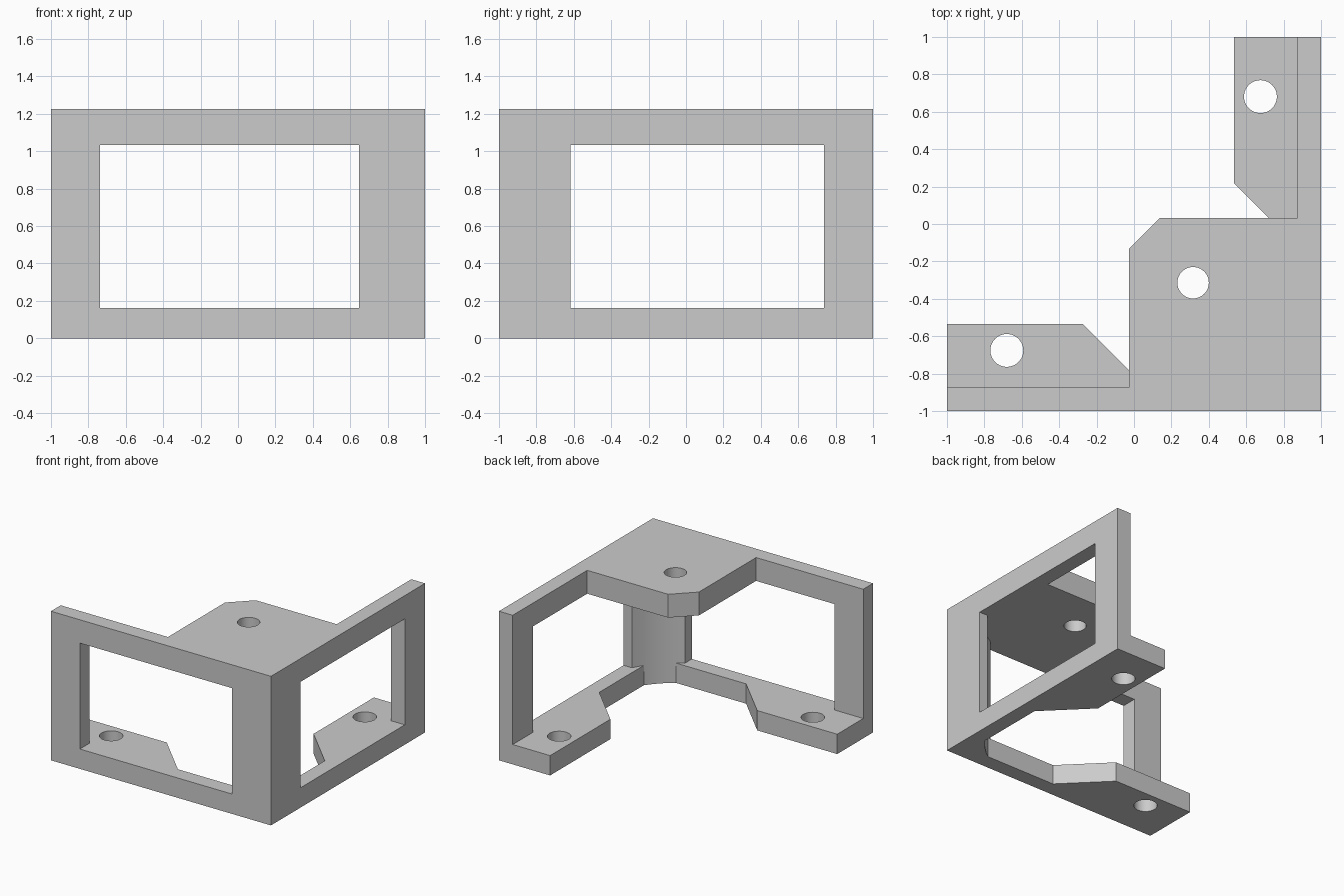
import bpy, bmesh, math

cube = bpy.data.objects.get("Cube")
if cube:
    bpy.data.objects.remove(cube, do_unlink=True)

# Main dimensions
HEIGHT, FLOOR, CEILING = 1.225, 0.163, 1.033
WALL_X, WALL_Y = 0.875, -0.873        # inner faces of the two walls
JAMB_X, JAMB_Y = 0.647, -0.617        # window edges beside the corner post
END = 0.737                           # window edges beside the end posts
FLANGE = 0.535                        # inner edge of the mounting flanges
CX, CY, CLEARANCE = 0.316, -0.314, 0.68

grey = bpy.data.materials.new("plain grey")
grey.use_nodes = True
grey.diffuse_color = (0.6, 0.6, 0.6, 1)
grey.node_tree.nodes["Principled BSDF"].inputs["Base Color"].default_value = grey.diffuse_color


def prism(name, outline, z0, z1):
    """Extrude a flat outline from z0 up to z1."""
    bm = bmesh.new()
    base = bm.faces.new([bm.verts.new((x, y, z0)) for x, y in outline])
    grown = bmesh.ops.extrude_face_region(bm, geom=[base])["geom"]
    top = [v for v in grown if isinstance(v, bmesh.types.BMVert)]
    bmesh.ops.translate(bm, verts=top, vec=(0, 0, z1 - z0))
    bmesh.ops.recalc_face_normals(bm, faces=bm.faces)
    mesh = bpy.data.meshes.new(name)
    bm.to_mesh(mesh)
    bm.free()
    mesh.materials.append(grey)
    obj = bpy.data.objects.new(name, mesh)
    bpy.context.collection.objects.link(obj)
    return obj


def box(x0, x1, y0, y1):
    return [(x0, y0), (x1, y0), (x1, y1), (x0, y1)]


def circle(x, y, r, n=40):
    return [(x + r * math.cos(math.tau * i / n), y + r * math.sin(math.tau * i / n))
            for i in range(n)]


def combine(target, tool, operation):
    """Apply a boolean and discard the tool."""
    mod = target.modifiers.new("combine", "BOOLEAN")
    mod.operation, mod.solver, mod.object = operation, "EXACT", tool
    depsgraph = bpy.context.evaluated_depsgraph_get()
    mesh = bpy.data.meshes.new_from_object(target.evaluated_get(depsgraph))
    target.modifiers.clear()
    target.data = mesh
    bpy.data.objects.remove(tool, do_unlink=True)


# Concave clearance arc in the corner, from the side wall to the front wall
def arc_at_x(x):
    return (x, CY - math.sqrt(CLEARANCE ** 2 - (x - CX) ** 2))


def arc_at_y(y):
    return (CX + math.sqrt(CLEARANCE ** 2 - (y - CY) ** 2), y)


def angle(p):
    return math.atan2(p[1] - CY, p[0] - CX)


first, last = arc_at_x(WALL_X), arc_at_y(WALL_Y)
a0, a1 = angle(first), angle(last)
steps = 8
arc = [(CX + CLEARANCE * math.cos(a0 + (a1 - a0) * i / steps),
        CY + CLEARANCE * math.sin(a0 + (a1 - a0) * i / steps)) for i in range(steps + 1)]

# Base: lower wall rails with two flanges and the curved inner corner
slope_y, slope_x = 0.217, -0.273
reach_x, reach_y = WALL_X - FLANGE, -FLANGE - WALL_Y
bracket = prism("corner_bracket", [
    (-1, -1), (1, -1), (1, 1), (FLANGE, 1), (FLANGE, slope_y),
    (WALL_X, slope_y - reach_x), *arc,
    (slope_x + reach_y, WALL_Y), (slope_x, -FLANGE), (-1, -FLANGE)], 0, FLOOR)

# Posts between base and top
posts = [
    prism("corner_post", [(JAMB_X, -1), (1, -1), (1, JAMB_Y), arc_at_y(JAMB_Y),
                          *arc, arc_at_x(JAMB_X)], 0, HEIGHT - 0.05),
    prism("front_end_post", box(-1, -END, -1, WALL_Y), 0, HEIGHT - 0.05),
    prism("side_end_post", box(WALL_X, 1, END, 1), 0, HEIGHT - 0.05),
]

# Top: upper wall rails with the chamfered corner plate
top_plate = prism("top_plate", [
    (-1, -1), (1, -1), (1, 1), (WALL_X, 1), (WALL_X, 0.033), (0.139, 0.033),
    (-0.026, -0.131), (-0.026, WALL_Y), (-1, WALL_Y)], CEILING, HEIGHT)

for part in posts + [top_plate]:
    combine(bracket, part, "UNION")

# Screw holes: one in the top plate, one in each flange
for x, y, r, z in ((CX, CY, 0.084, CEILING), (-0.68, -0.676, 0.088, 0), (0.676, 0.681, 0.088, 0)):
    drill = prism("drill", circle(x, y, r), z - 0.1, z + 0.35)
    combine(bracket, drill, "DIFFERENCE")

bpy.ops.object.select_all(action="DESELECT")
bracket.select_set(True)
bpy.context.view_layer.objects.active = bracket
bpy.ops.object.shade_smooth_by_angle(angle=math.radians(20))
